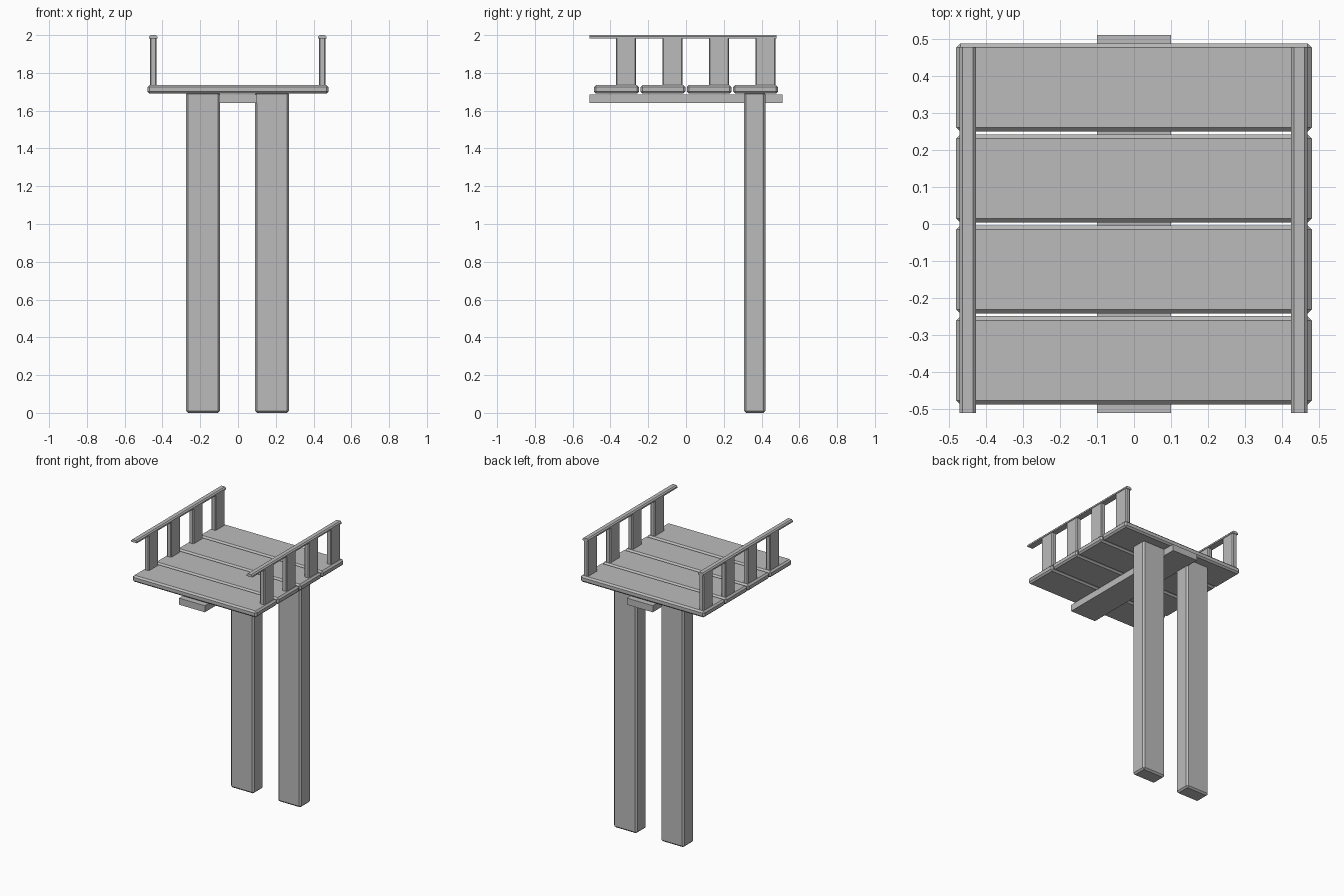
import bpy, bmesh

if "Cube" in bpy.data.objects:
    bpy.data.objects.remove(bpy.data.objects["Cube"])

grey = bpy.data.materials.new("plain grey")
grey.diffuse_color = (0.5, 0.5, 0.5, 1)
grey.use_nodes = True
grey.node_tree.nodes["Principled BSDF"].inputs["Base Color"].default_value = grey.diffuse_color


def box(name, x, y, z, bevel=0.0):
    """Box given by its ranges on each axis, with optional chamfered edges."""
    bm = bmesh.new()
    bmesh.ops.create_cube(bm, size=1)
    for v in bm.verts:
        v.co = [r[0] if c < 0 else r[1] for c, r in zip(v.co, (x, y, z))]
    if bevel:
        bmesh.ops.bevel(bm, geom=bm.edges[:], offset=bevel, segments=1,
                        profile=0.5, affect='EDGES')
    mesh = bpy.data.meshes.new(name)
    bm.to_mesh(mesh)
    bm.free()
    mesh.materials.append(grey)
    ob = bpy.data.objects.new(name, mesh)
    bpy.context.collection.objects.link(ob)
    return ob


# Deck planks
for i in range(4):
    y = -0.368 + i * 0.2455
    box(f"deck_plank_{i + 1}", (-0.48, 0.48), (y - 0.119, y + 0.119), (1.69, 1.735), 0.011)

# Beam under the deck
box("support_beam", (-0.1, 0.1), (-0.51, 0.51), (1.64, 1.686))

# Two tall legs near the back
for side, x in (("left", -0.185), ("right", 0.18)):
    box(f"{side}_leg", (x - 0.09, x + 0.09), (0.307, 0.42), (0, 1.698), 0.011)

# Railings: four flat posts and a thin top rail on each side
for side, x in (("left", -0.449), ("right", 0.446)):
    for i in range(4):
        y = -0.318 + i * 0.2463
        box(f"{side}_post_{i + 1}", (x - 0.018, x + 0.018), (y - 0.053, y + 0.053),
            (1.725, 1.99), 0.006)
    rail = box(f"{side}_rail", (x - 0.022, x + 0.022), (-0.51, 0.478), (1.982, 2.0))
    # Chamfer the long upper edges of the rail
    bm = bmesh.new()
    bm.from_mesh(rail.data)
    top = [e for e in bm.edges if all(v.co.z > 1.99 for v in e.verts)
           and abs(e.verts[0].co.y - e.verts[1].co.y) > 0.5]
    bmesh.ops.bevel(bm, geom=top, offset=0.008, segments=1, profile=0.5, affect='EDGES')
    bm.to_mesh(rail.data)
    bm.free()
